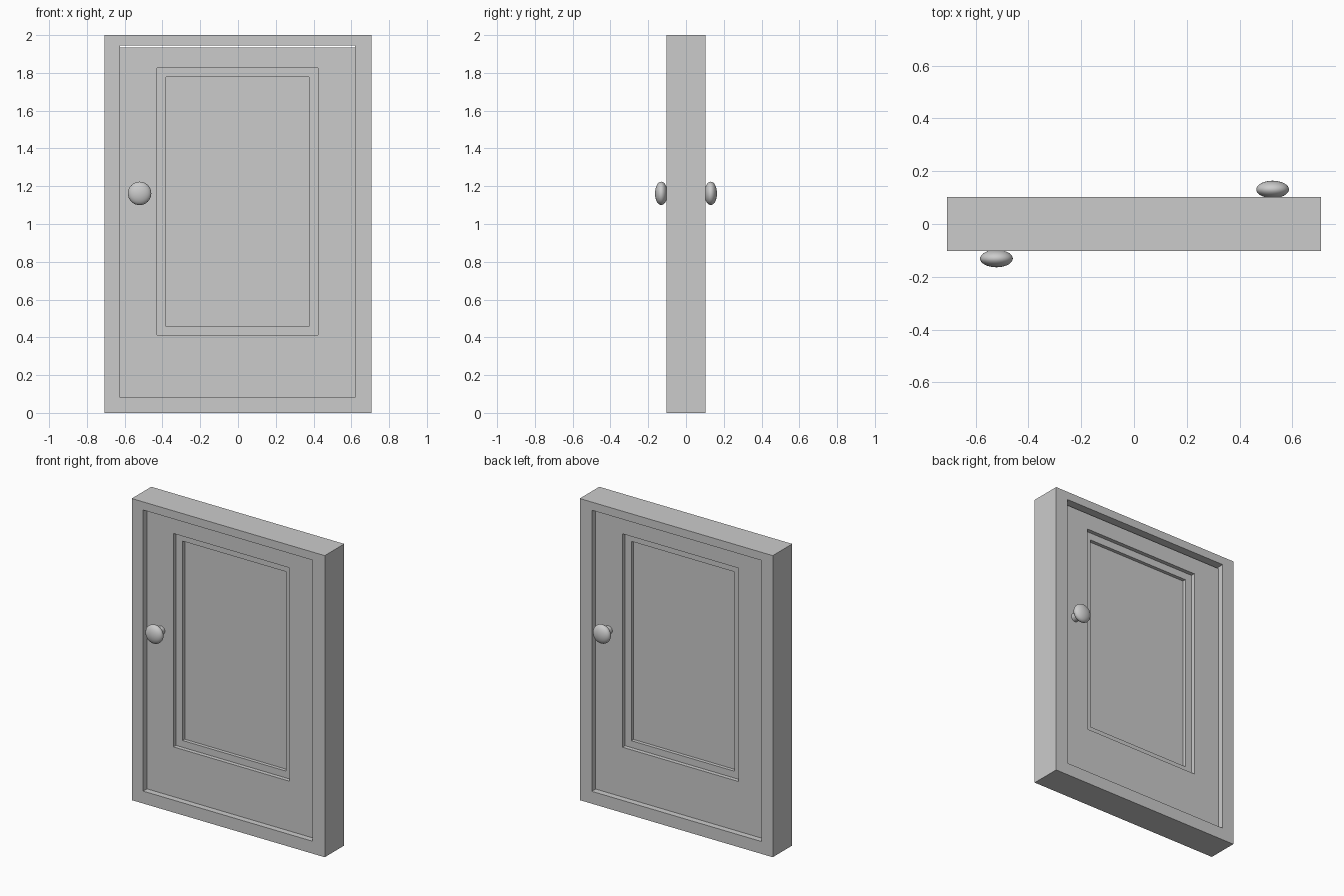
import bpy, bmesh
from math import radians

if "Cube" in bpy.data.objects:
    bpy.data.objects.remove(bpy.data.objects["Cube"])


def nested_rects(name, rects, ring=False):
    """Skin a chain of upright rectangles (x0, x1, z0, z1, y); cap the ends or join into a ring."""
    bm = bmesh.new()
    loops = [[bm.verts.new((x, y, z)) for x, z in ((x0, z0), (x1, z0), (x1, z1), (x0, z1))]
             for x0, x1, z0, z1, y in rects]
    pairs = list(zip(loops, loops[1:]))
    if ring:
        pairs.append((loops[-1], loops[0]))
    else:
        bm.faces.new(loops[0])
        bm.faces.new(loops[-1])
    for a, b in pairs:
        for i in range(4):
            j = (i + 1) % 4
            bm.faces.new((a[i], a[j], b[j], b[i]))
    bmesh.ops.recalc_face_normals(bm, faces=bm.faces)
    me = bpy.data.meshes.new(name)
    bm.to_mesh(me)
    bm.free()
    ob = bpy.data.objects.new(name, me)
    bpy.context.collection.objects.link(ob)
    return ob


# Door frame
outer = (-0.708, 0.708, 0.0, 2.0)
opening = (-0.624, 0.619, 0.082, 1.946)
half = 0.102
nested_rects("door_frame", [outer + (-half,), outer + (half,),
                            opening + (half,), opening + (-half,)], ring=True)

# Door leaf with a two-step recessed panel on both faces
leaf = (-0.624, 0.619, 0.082, 1.935)
panel = (-0.430, 0.423, 0.412, 1.827)
inner = (-0.382, 0.376, 0.457, 1.779)
front = [inner + (-0.012,), inner + (-0.035,), panel + (-0.035,),
         panel + (-0.062,), leaf + (-0.062,)]
back = [r[:4] + (-r[4],) for r in reversed(front)]
nested_rects("door_leaf", front + back)

# Knobs and stems, one on each face
for side, x, s in (("front", -0.521, -1), ("back", 0.525, 1)):
    bpy.ops.mesh.primitive_uv_sphere_add(segments=32, ring_count=16, radius=1,
                                         location=(x, s * 0.131, 1.162),
                                         rotation=(radians(90), 0, 0))
    knob = bpy.context.object
    knob.name = side + "_knob"
    knob.scale = (0.062, 0.062, 0.033)
    bpy.ops.object.shade_smooth()
    bpy.ops.mesh.primitive_cylinder_add(vertices=32, radius=0.028, depth=0.07,
                                        location=(x, s * 0.09, 1.162),
                                        rotation=(radians(90), 0, 0))
    bpy.context.object.name = side + "_knob_stem"
    bpy.ops.object.shade_smooth_by_angle(angle=radians(30))
